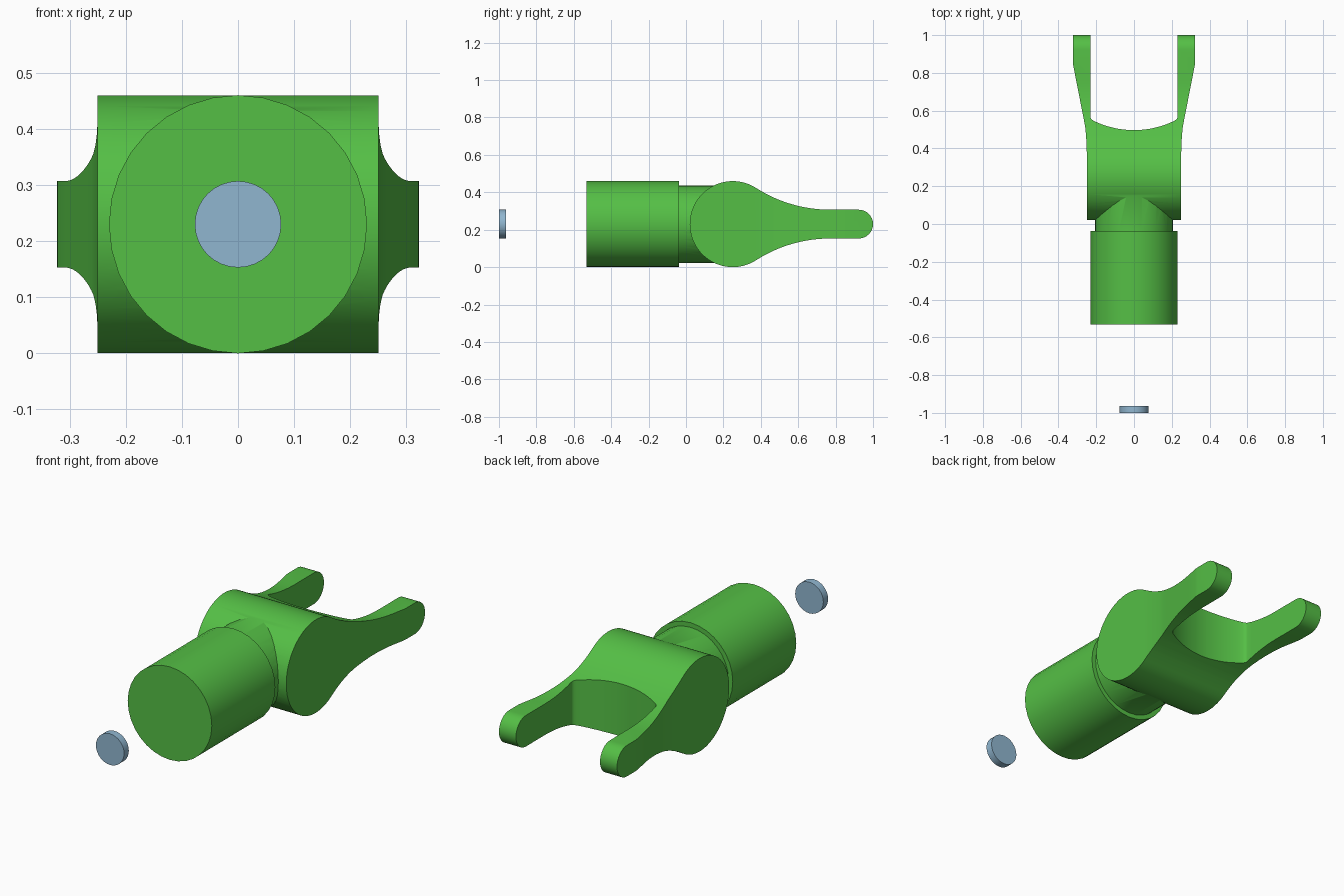
import bpy, bmesh
from math import sin, cos, pi, sqrt, atan2, asin
from mathutils import Vector, Matrix

if "Cube" in bpy.data.objects:
    bpy.data.objects.remove(bpy.data.objects["Cube"])

CZ = 0.23  # height of the main axis


def material(name, rgb):
    m = bpy.data.materials.new(name)
    m.diffuse_color = (*rgb, 1)
    m.use_nodes = True
    m.node_tree.nodes["Principled BSDF"].inputs["Base Color"].default_value = m.diffuse_color
    return m


def make(name, bm, mat):
    bmesh.ops.recalc_face_normals(bm, faces=bm.faces)
    me = bpy.data.meshes.new(name)
    bm.to_mesh(me)
    bm.free()
    me.materials.append(mat)
    ob = bpy.data.objects.new(name, me)
    bpy.context.collection.objects.link(ob)
    return ob


def prism(name, points, depth, mat):
    bm = bmesh.new()
    face = bm.faces.new([bm.verts.new(p) for p in points])
    ext = bmesh.ops.extrude_face_region(bm, geom=[face])["geom"]
    bmesh.ops.translate(bm, vec=depth, verts=[v for v in ext if isinstance(v, bmesh.types.BMVert)])
    return make(name, bm, mat)


def lathe(name, profile, n, mat):
    """Closed solid around the y axis at height CZ; profile is (radius, y)."""
    bm = bmesh.new()
    rings = [[bm.verts.new((r * sin(2 * pi * i / n), y, CZ + r * cos(2 * pi * i / n)))
              for i in range(n)] for r, y in profile]
    for a, b in zip(rings, rings[1:]):
        for i in range(n):
            j = (i + 1) % n
            bm.faces.new((a[i], a[j], b[j], b[i]))
    bm.faces.new(rings[0])
    bm.faces.new(rings[-1])
    return make(name, bm, mat)


def arc(cx, cy, r, a0, a1, n):
    return [(cx + r * cos(a0 + (a1 - a0) * i / n), cy + r * sin(a0 + (a1 - a0) * i / n))
            for i in range(n + 1)]


def boolean(ob, other, op):
    mod = ob.modifiers.new(op, 'BOOLEAN')
    mod.operation, mod.solver, mod.object = op, 'EXACT', other
    bpy.context.view_layer.objects.active = ob
    bpy.ops.object.modifier_apply(modifier=mod.name)
    bpy.data.objects.remove(other)


def smooth(ob):
    bpy.ops.object.select_all(action='DESELECT')
    ob.select_set(True)
    bpy.context.view_layer.objects.active = ob
    bpy.ops.object.shade_smooth_by_angle(angle=pi / 6)


green = material("green", (0.09, 0.52, 0.06))
blue = material("pale_blue", (0.28, 0.47, 0.63))

# Fork side profile: round hub, concave neck-down, rounded tip (upper half, mirrored)
R, tip = 0.73, 0.077
t = atan2(tip + R, 0.52)
upper = arc(0.25, 0, 0.23, pi, t, 24)
upper += arc(0.77, tip + R, R, pi + t, 1.5 * pi, 12)[1:]
upper += arc(1 - tip, 0, tip, pi / 2, 0, 8)
side = upper + [(y, -z) for y, z in upper[-2:0:-1]]
fork = prism("fork", [(-0.4, y, CZ + z) for y, z in side], (0.8, 0, 0), green)

# Fork top outline: flared arms and a scooped gap (right half, mirrored)
half = [(0.25, -0.1), (0.25, 0.38), (0.2515, 0.43), (0.254, 0.47), (0.258, 0.51),
        (0.265, 0.55), (0.3215, 0.838), (0.323, 0.855), (0.323, 1.1), (0.23, 1.1),
        (0.23, 0.567), (0.2285, 0.56), (0.224, 0.554)]
s = asin(0.215 / 0.487)
half += arc(0, 0.497 + 0.487, 0.487, -pi / 2 + s, -pi / 2, 8)
outline = half + [(-x, y) for x, y in half[-2::-1]]
cutter = prism("outline", [(x, y, -0.2) for x, y in outline], (0, 0, 1), green)
boolean(fork, cutter, 'INTERSECT')

# Stepped shaft joined to the hub
shaft = lathe("shaft", [(0.23, -0.533), (0.23, -0.037), (0.207, -0.037), (0.207, 0.27)], 32, green)
boolean(fork, shaft, 'UNION')
fork.name = "fork_with_shaft"
smooth(fork)

# Loose disc in front of the shaft
disc = lathe("disc", [(0.077, -1.0), (0.077, -0.963)], 32, blue)
smooth(disc)
